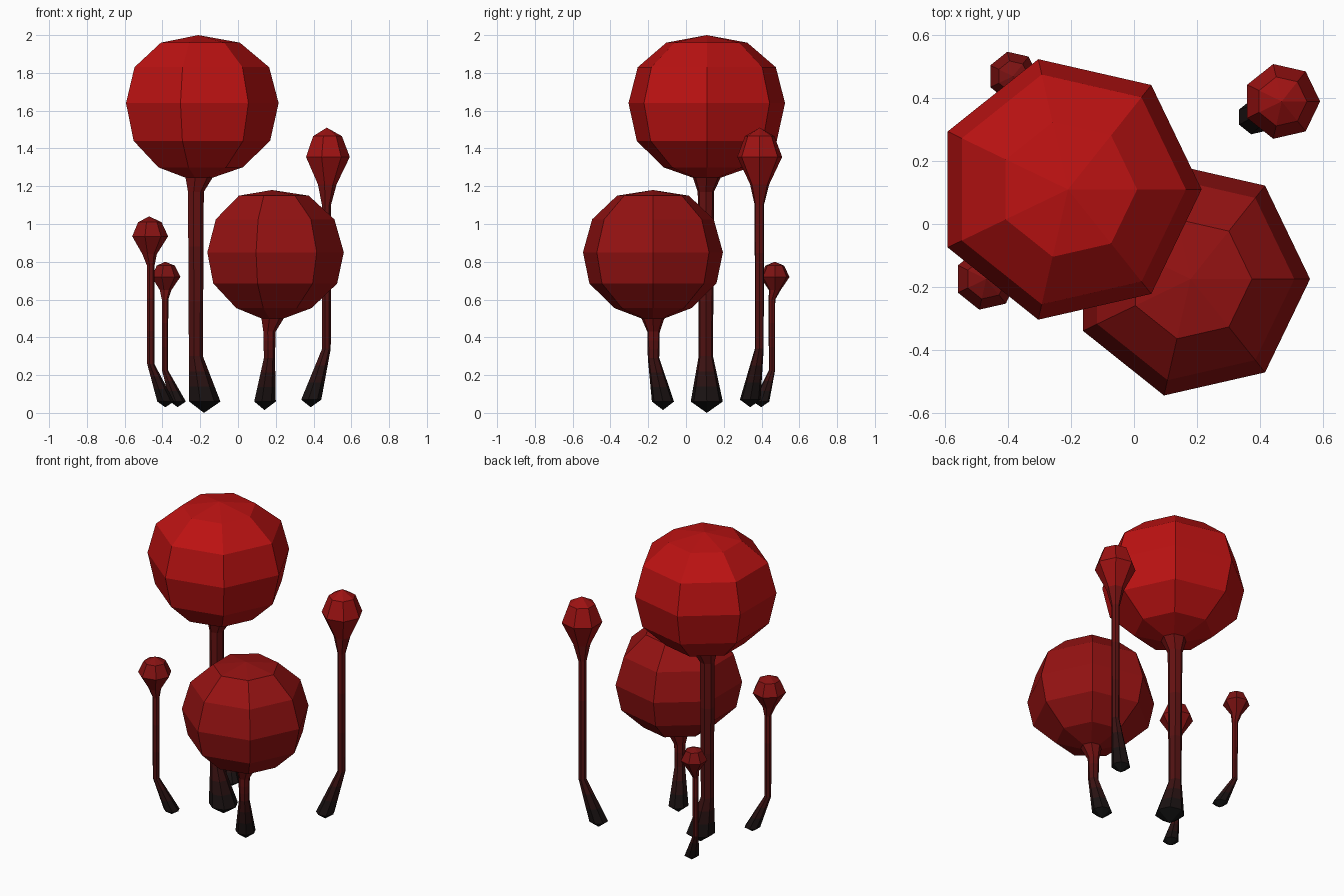
import bpy, bmesh
from math import cos, sin, tau

if "Cube" in bpy.data.objects:
    bpy.data.objects.remove(bpy.data.objects["Cube"])

SIDES = 7


def material(name, red, other):
    m = bpy.data.materials.new(name)
    m.diffuse_color = (red, other, other, 1)
    m.use_nodes = True
    m.node_tree.nodes["Principled BSDF"].inputs["Base Color"].default_value = m.diffuse_color
    return m


def lathe(name, rings, mats):
    """Skin heptagonal rings (x, y, z, r), one material per band; r = 0 is a pole."""
    bm = bmesh.new()
    loops = []
    for x, y, z, r in rings:
        n = SIDES if r > 0 else 1
        loops.append([bm.verts.new((x + r * cos(tau * i / SIDES),
                                    y + r * sin(tau * i / SIDES), z)) for i in range(n)])
    for band, (a, b) in enumerate(zip(loops, loops[1:])):
        for i in range(SIDES):
            j = (i + 1) % SIDES
            if len(a) == 1:
                f = bm.faces.new((a[0], b[j], b[i]))
            elif len(b) == 1:
                f = bm.faces.new((a[i], a[j], b[0]))
            else:
                f = bm.faces.new((a[i], a[j], b[j], b[i]))
            f.material_index = min(band, len(mats) - 1)
    bmesh.ops.recalc_face_normals(bm, faces=bm.faces)
    me = bpy.data.meshes.new(name)
    bm.to_mesh(me)
    bm.free()
    for m in mats:
        me.materials.append(m)
    bpy.context.collection.objects.link(bpy.data.objects.new(name, me))


def mix(a, b, t):
    return tuple(p + (q - p) * t for p, q in zip(a, b))


# Shared colours: near-black feet fading into dark red stalks
foot_mats = [material("foot_%d" % i, v, 0.006) for i, v in
             enumerate((0.006, 0.010, 0.022, 0.045))]
stalk_mats = [material("stalk_%d" % i, v, 0.006) for i, v in
              enumerate((0.08, 0.10, 0.13, 0.18))]


def plant(name, head, head_rings, head_red, neck, knee, foot, tip):
    hx, hy = head
    # rounded head
    lathe(name + "_head", [(hx, hy, z, r) for z, r in head_rings],
          [material(name + "_red", head_red, 0.006)])
    # straight stalk with flared neck
    nz, nr = head_rings[-1]
    sx, sy, kz, kr = knee
    top = (sx, sy, *neck)
    lathe(name + "_stalk",
          [knee, mix(knee, top, 1 / 3), mix(knee, top, 2 / 3), top, (hx, hy, nz, nr)],
          stalk_mats)
    # foot leaning towards the middle, closed by a blunt point
    lathe(name + "_foot",
          [(foot[0], foot[1], tip, 0), foot, mix(foot, knee, 1 / 3),
           mix(foot, knee, 2 / 3), knee], foot_mats)


plant("tall_bulb", (-0.21, 0.11),
      [(2.0, 0), (1.96, 0.22), (1.83, 0.375), (1.64, 0.425), (1.44, 0.38),
       (1.30, 0.235), (1.245, 0.075)], 0.50,
      (1.17, 0.044), (-0.225, 0.105, 0.30, 0.039), (-0.18, 0.11, 0.06, 0.087), 0.0)
plant("middle_bulb", (0.18, -0.175),
      [(1.18, 0), (1.15, 0.195), (1.025, 0.33), (0.85, 0.38), (0.685, 0.345),
       (0.555, 0.21), (0.50, 0.062)], 0.30,
      (0.43, 0.034), (0.165, -0.172, 0.29, 0.031), (0.14, -0.122, 0.06, 0.06), 0.015)
plant("right_bud", (0.47, 0.39),
      [(1.51, 0), (1.465, 0.08), (1.355, 0.122), (1.21, 0.052)], 0.34,
      (1.10, 0.025), (0.467, 0.388, 0.34, 0.024), (0.385, 0.34, 0.07, 0.056), 0.03)
plant("left_bud", (-0.47, -0.175),
      [(1.04, 0), (1.01, 0.065), (0.935, 0.1), (0.84, 0.04)], 0.24,
      (0.78, 0.021), (-0.463, -0.172, 0.26, 0.02), (-0.385, -0.125, 0.06, 0.047), 0.03)
plant("back_bud", (-0.385, 0.47),
      [(0.80, 0), (0.78, 0.05), (0.72, 0.08), (0.65, 0.032)], 0.20,
      (0.60, 0.018), (-0.387, 0.455, 0.225, 0.017), (-0.32, 0.398, 0.06, 0.044), 0.03)
